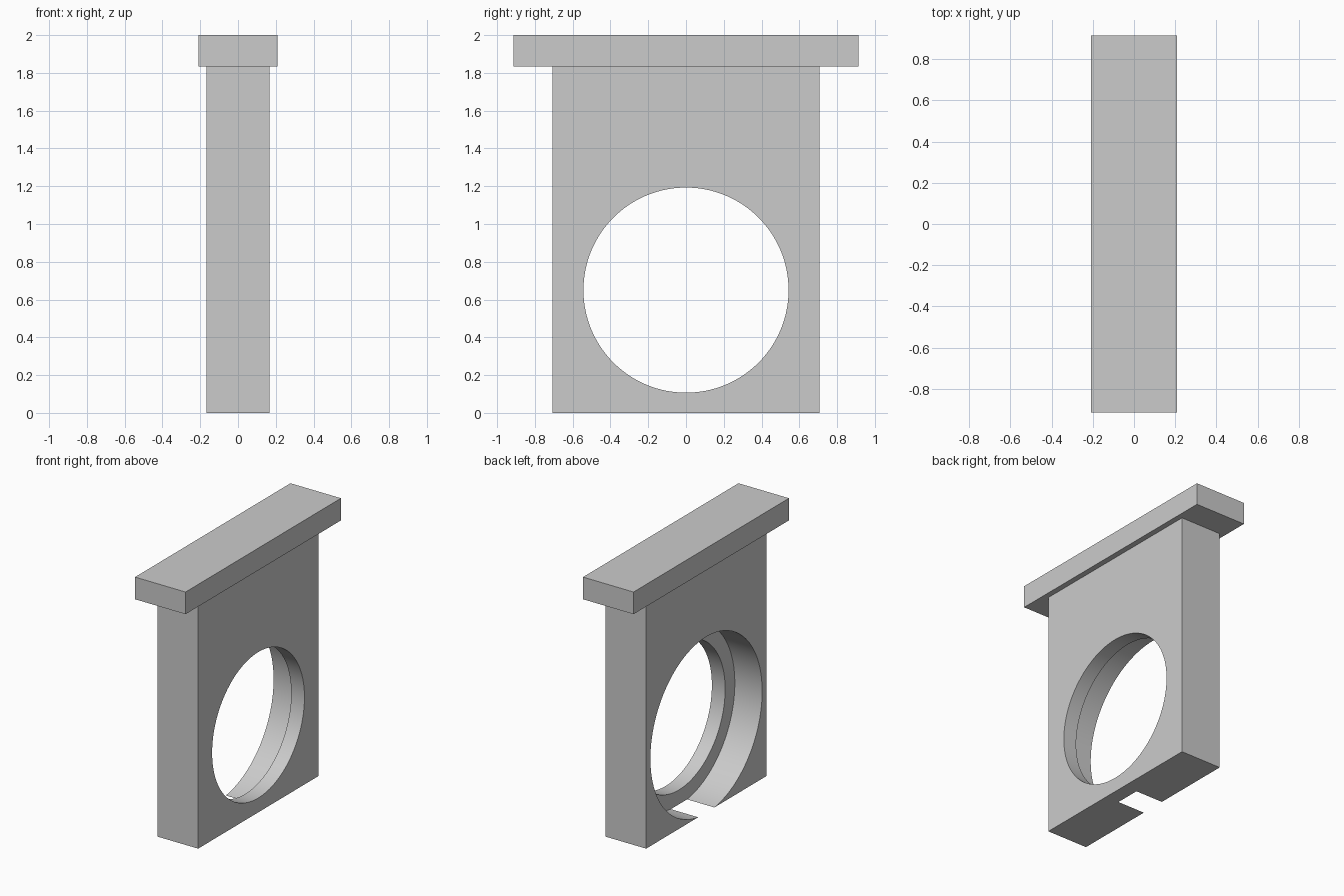
import bpy
import math

if "Cube" in bpy.data.objects:
    bpy.data.objects.remove(bpy.data.objects["Cube"], do_unlink=True)

grey = bpy.data.materials.new("plain_grey")
grey.use_nodes = True
grey.diffuse_color = (0.6, 0.6, 0.6, 1)
grey.node_tree.nodes["Principled BSDF"].inputs["Base Color"].default_value = (0.6, 0.6, 0.6, 1)

BORE_Z = 0.65


def box(name, size, z_bottom):
    bpy.ops.mesh.primitive_cube_add(size=1, location=(0, 0, z_bottom + size[2] / 2))
    ob = bpy.context.object
    ob.name = name
    ob.scale = size
    bpy.ops.object.transform_apply(location=True, rotation=True, scale=True)
    ob.data.materials.append(grey)
    return ob


def bore(target, radius, x0, x1):
    """Cut a round hole along x from x0 to x1."""
    bpy.ops.mesh.primitive_cylinder_add(vertices=128, radius=radius, depth=x1 - x0,
                                        location=((x0 + x1) / 2, 0, BORE_Z),
                                        rotation=(0, math.pi / 2, 0))
    cutter = bpy.context.object
    cutter.hide_render = True
    cutter.data.materials.append(grey)
    bpy.context.view_layer.objects.active = target
    mod = target.modifiers.new("bore", 'BOOLEAN')
    mod.operation = 'DIFFERENCE'
    mod.solver = 'EXACT'
    mod.object = cutter
    bpy.ops.object.modifier_apply(modifier=mod.name)
    bpy.data.objects.remove(cutter, do_unlink=True)


# Wide cap bar across the top
box("top_cap", (0.416, 1.828, 0.165), 1.835)

# Upright plate with a through hole and a larger recess that breaks the bottom edge
plate = box("upright_plate", (0.334, 1.414, 1.835), 0)
bore(plate, 0.543, -0.5, 0.5)
bore(plate, 0.657, -0.5, 0.058)

# Smooth bore walls, sharp rims
bpy.ops.object.select_all(action='DESELECT')
plate.select_set(True)
bpy.context.view_layer.objects.active = plate
bpy.ops.object.shade_smooth_by_angle(angle=math.radians(30))
